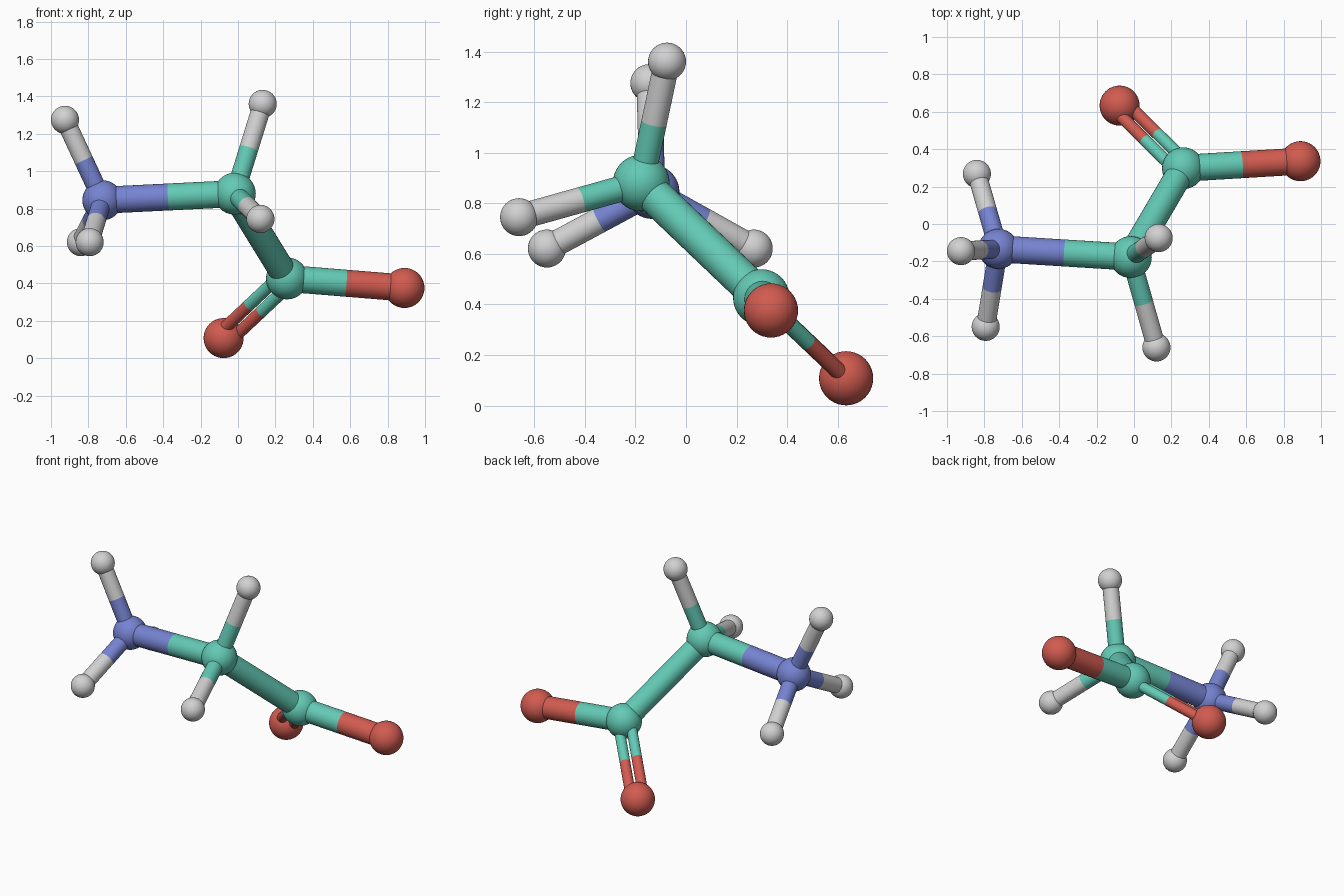
import bpy, bmesh, math
from mathutils import Vector

cube = bpy.data.objects.get("Cube")
if cube:
    bpy.data.objects.remove(cube, do_unlink=True)


def make_material(name, rgb):
    mat = bpy.data.materials.new(name)
    mat.use_nodes = True
    mat.diffuse_color = (*rgb, 1)
    mat.node_tree.nodes["Principled BSDF"].inputs["Base Color"].default_value = (*rgb, 1)
    return mat


# Each element: material and ball radius
ELEMENTS = {
    "carbon": (make_material("teal", (0.125, 0.59, 0.46)), 0.112),
    "nitrogen": (make_material("periwinkle blue", (0.18, 0.23, 0.64)), 0.107),
    "oxygen": (make_material("brick red", (0.64, 0.105, 0.08)), 0.107),
    "hydrogen": (make_material("light grey", (0.64, 0.64, 0.64)), 0.075),
}

# Atom name: element, centre
ATOMS = {
    "nitrogen": ("nitrogen", (-0.725, -0.133, 0.845)),
    "middle_carbon": ("carbon", (-0.017, -0.177, 0.88)),
    "end_carbon": ("carbon", (0.262, 0.298, 0.427)),
    "single_oxygen": ("oxygen", (0.89, 0.336, 0.376)),
    "double_oxygen": ("oxygen", (-0.077, 0.633, 0.108)),
    "top_hydrogen": ("hydrogen", (0.132, -0.075, 1.36)),
    "front_hydrogen": ("hydrogen", (0.12, -0.66, 0.745)),
    "amine_top_hydrogen": ("hydrogen", (-0.925, -0.145, 1.275)),
    "amine_back_hydrogen": ("hydrogen", (-0.84, 0.268, 0.621)),
    "amine_front_hydrogen": ("hydrogen", (-0.793, -0.55, 0.621)),
}

HEAVY, LIGHT, THIN = 0.072, 0.051, 0.033   # bond radii
DOUBLE_OFFSET = 0.041

BONDS = [
    ("nitrogen", "middle_carbon", HEAVY),
    ("middle_carbon", "end_carbon", HEAVY),
    ("end_carbon", "single_oxygen", HEAVY),
    ("middle_carbon", "top_hydrogen", LIGHT),
    ("middle_carbon", "front_hydrogen", LIGHT),
    ("nitrogen", "amine_top_hydrogen", LIGHT),
    ("nitrogen", "amine_back_hydrogen", LIGHT),
    ("nitrogen", "amine_front_hydrogen", LIGHT),
]


def centre(atom):
    return Vector(ATOMS[atom][1])


def add_object(name, bm, materials):
    for face in bm.faces:
        face.smooth = True
    mesh = bpy.data.meshes.new(name)
    bm.to_mesh(mesh)
    bm.free()
    for mat in materials:
        mesh.materials.append(mat)
    obj = bpy.data.objects.new(name, mesh)
    bpy.context.collection.objects.link(obj)
    return obj


def add_ball(name):
    element, location = ATOMS[name]
    mat, radius = ELEMENTS[element]
    bm = bmesh.new()
    bmesh.ops.create_uvsphere(bm, u_segments=40, v_segments=20, radius=radius)
    add_object(name + "_ball", bm, [mat]).location = location


def add_bond(name, a, b, radius, offset=Vector()):
    """Open tube between two balls, coloured by the nearer ball."""
    start, end = centre(a), centre(b)
    axis = end - start
    bm = bmesh.new()
    bmesh.ops.create_cone(bm, cap_ends=False, segments=32, radius1=radius,
                          radius2=radius, depth=axis.length)
    bmesh.ops.bisect_plane(bm, geom=bm.verts[:] + bm.edges[:] + bm.faces[:],
                           plane_co=(0, 0, 0), plane_no=(0, 0, 1))
    for face in bm.faces:
        face.material_index = int(face.calc_center_median().z > 0)
    obj = add_object(name, bm, [ELEMENTS[ATOMS[n][0]][0] for n in (a, b)])
    obj.location = (start + end) / 2 + offset
    obj.rotation_mode = 'QUATERNION'
    obj.rotation_quaternion = axis.to_track_quat('Z', 'Y')


# Balls
for atom in ATOMS:
    add_ball(atom)

# Single bonds
for a, b, radius in BONDS:
    add_bond(f"{a}_to_{b}_bond", a, b, radius)

# Double bond: two thin tubes side by side in the plane of the end group
along = (centre("double_oxygen") - centre("end_carbon")).normalized()
other = centre("single_oxygen") - centre("end_carbon")
side = (other - along * other.dot(along)).normalized()
for label, sign in (("inner", 1), ("outer", -1)):
    add_bond(f"double_bond_{label}", "end_carbon", "double_oxygen", THIN,
             side * DOUBLE_OFFSET * sign)
